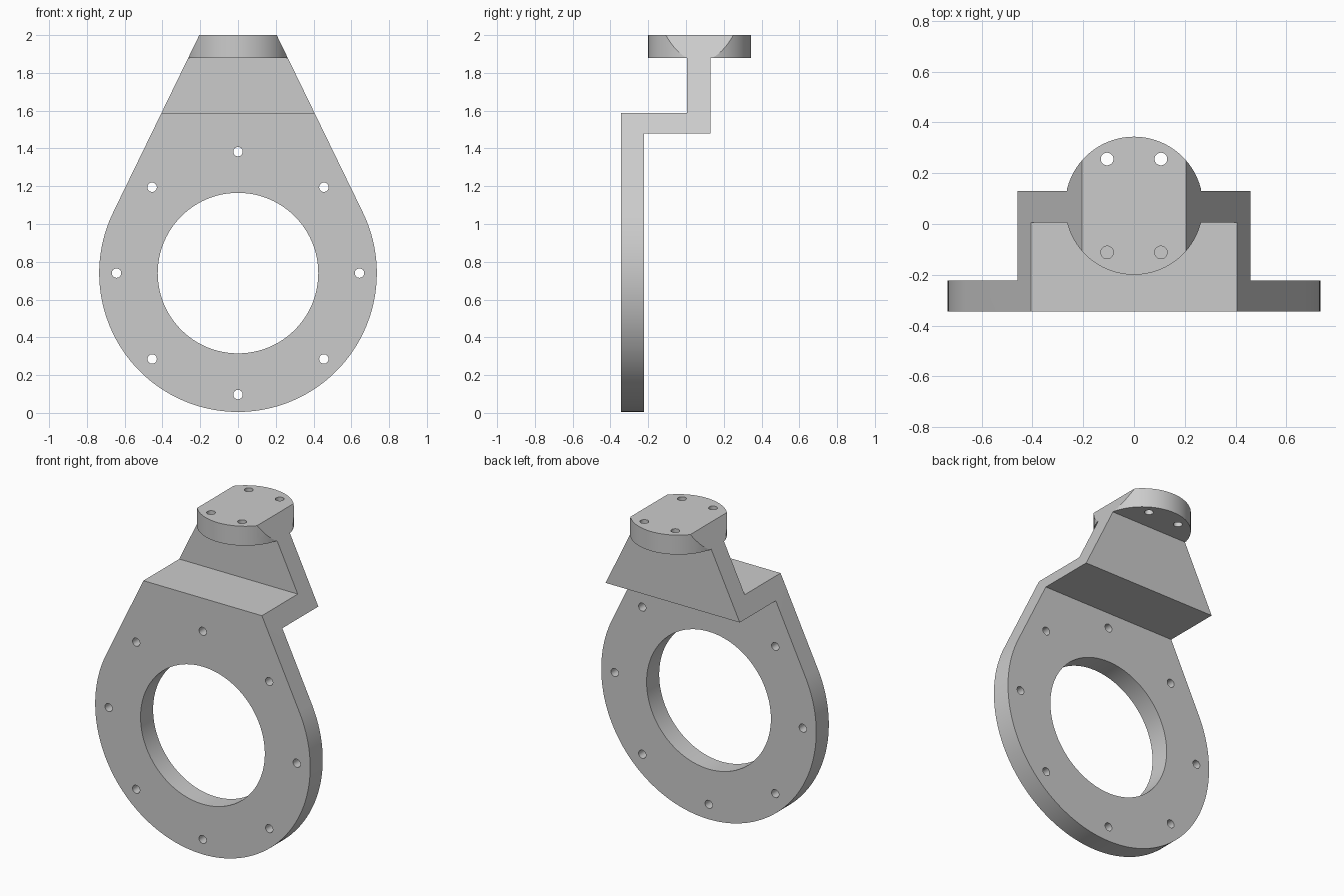
import bpy, bmesh
from math import sin, cos, acos, atan2, pi, radians
from mathutils import Matrix, Vector

cube = bpy.data.objects.get("Cube")
if cube:
    bpy.data.objects.remove(cube, do_unlink=True)

RING_Z, RING_R, BORE_R = 0.74, 0.735, 0.425   # large ring
BOLT_CIRCLE, HOLE_R = 0.643, 0.025
DISC_Y, DISC_R = 0.072, 0.272                 # mounting disc
TOP_HALF, TOP = 0.205, 2.0

grey = bpy.data.materials.new("plain grey")
grey.use_nodes = True
grey.diffuse_color = (0.6, 0.6, 0.6, 1)
grey.node_tree.nodes["Principled BSDF"].inputs["Base Color"].default_value = (0.6, 0.6, 0.6, 1)


def add_object(name, bm):
    bmesh.ops.recalc_face_normals(bm, faces=bm.faces)
    mesh = bpy.data.meshes.new(name)
    bm.to_mesh(mesh)
    bm.free()
    mesh.materials.append(grey)
    obj = bpy.data.objects.new(name, mesh)
    bpy.context.collection.objects.link(obj)
    return obj


def prism(name, points, sweep):
    """Extrude a closed outline along the sweep vector."""
    bm = bmesh.new()
    face = bm.faces.new([bm.verts.new(p) for p in points])
    new = bmesh.ops.extrude_face_region(bm, geom=[face], use_keep_orig=True)["geom"]
    bmesh.ops.translate(bm, vec=sweep, verts=[v for v in new if isinstance(v, bmesh.types.BMVert)])
    return add_object(name, bm)


def cylinder(name, centre, radius, depth, axis, sides):
    bm = bmesh.new()
    turn = Matrix.Rotation(pi / 2, 4, "X") if axis == "Y" else Matrix()
    bmesh.ops.create_cone(bm, cap_ends=True, segments=sides, radius1=radius, radius2=radius,
                          depth=depth, matrix=Matrix.Translation(centre) @ turn)
    return add_object(name, bm)


def combine(target, tool, operation):
    mod = target.modifiers.new(operation.lower(), "BOOLEAN")
    mod.operation, mod.solver, mod.object = operation, "EXACT", tool
    bpy.context.view_layer.objects.active = target
    bpy.ops.object.modifier_apply(modifier=mod.name)
    bpy.data.objects.remove(tool, do_unlink=True)


# Stepped side profile: ring plate, shelf and upright
front, plate_back, up_front, up_back = -0.345, -0.222, 0.005, 0.13
shelf_low, shelf_top, up_top = 1.478, 1.588, 1.94
profile = [(front, -0.1), (plate_back, -0.1), (plate_back, shelf_low), (up_back, shelf_low),
           (up_back, up_top), (up_front, up_top), (up_front, shelf_top), (front, shelf_top)]
bracket = prism("bracket", [(-1, y, z) for y, z in profile], (2, 0, 0))

# Round mounting disc on top of the upright
disc_low = 1.88
disc = cylinder("disc", (0, DISC_Y, (disc_low + TOP) / 2), DISC_R, TOP - disc_low, "Z", 96)
combine(bracket, disc, "UNION")

# Teardrop outline: ring arc joined by tangent lines to the narrow top
reach = Vector((TOP_HALF, TOP - RING_Z))
tangent = atan2(reach.x, reach.y) + acos(RING_R / reach.length)
steps = 96
outline = []
for i in range(steps + 1):
    a = tangent + (2 * pi - 2 * tangent) * i / steps
    outline.append((RING_R * sin(a), -1, RING_Z + RING_R * cos(a)))
start = Vector((outline[0][0], outline[0][2]))
tip = start + (Vector((TOP_HALF, TOP)) - start) * 1.1
outline += [(-tip.x, -1, tip.y), (tip.x, -1, tip.y)]
combine(bracket, prism("teardrop", outline, (0, 2, 0)), "INTERSECT")

# Large bore and its circle of bolt holes
plate_mid = (front + plate_back) / 2
combine(bracket, cylinder("bore", (0, plate_mid, RING_Z), BORE_R, 0.3, "Y", 96), "DIFFERENCE")
for i in range(8):
    a = i * pi / 4
    centre = (BOLT_CIRCLE * sin(a), plate_mid, RING_Z + BOLT_CIRCLE * cos(a))
    combine(bracket, cylinder("bolt_hole", centre, HOLE_R, 0.3, "Y", 24), "DIFFERENCE")

# Four holes through the mounting disc
for x in (-0.106, 0.106):
    for dy in (-0.184, 0.184):
        hole = cylinder("disc_hole", (x, DISC_Y + dy, 1.94), HOLE_R, 0.3, "Z", 24)
        combine(bracket, hole, "DIFFERENCE")

# Smooth round walls, crisp edges
bpy.ops.object.select_all(action="DESELECT")
bracket.select_set(True)
bpy.context.view_layer.objects.active = bracket
bpy.ops.object.shade_smooth_by_angle(angle=radians(20))
